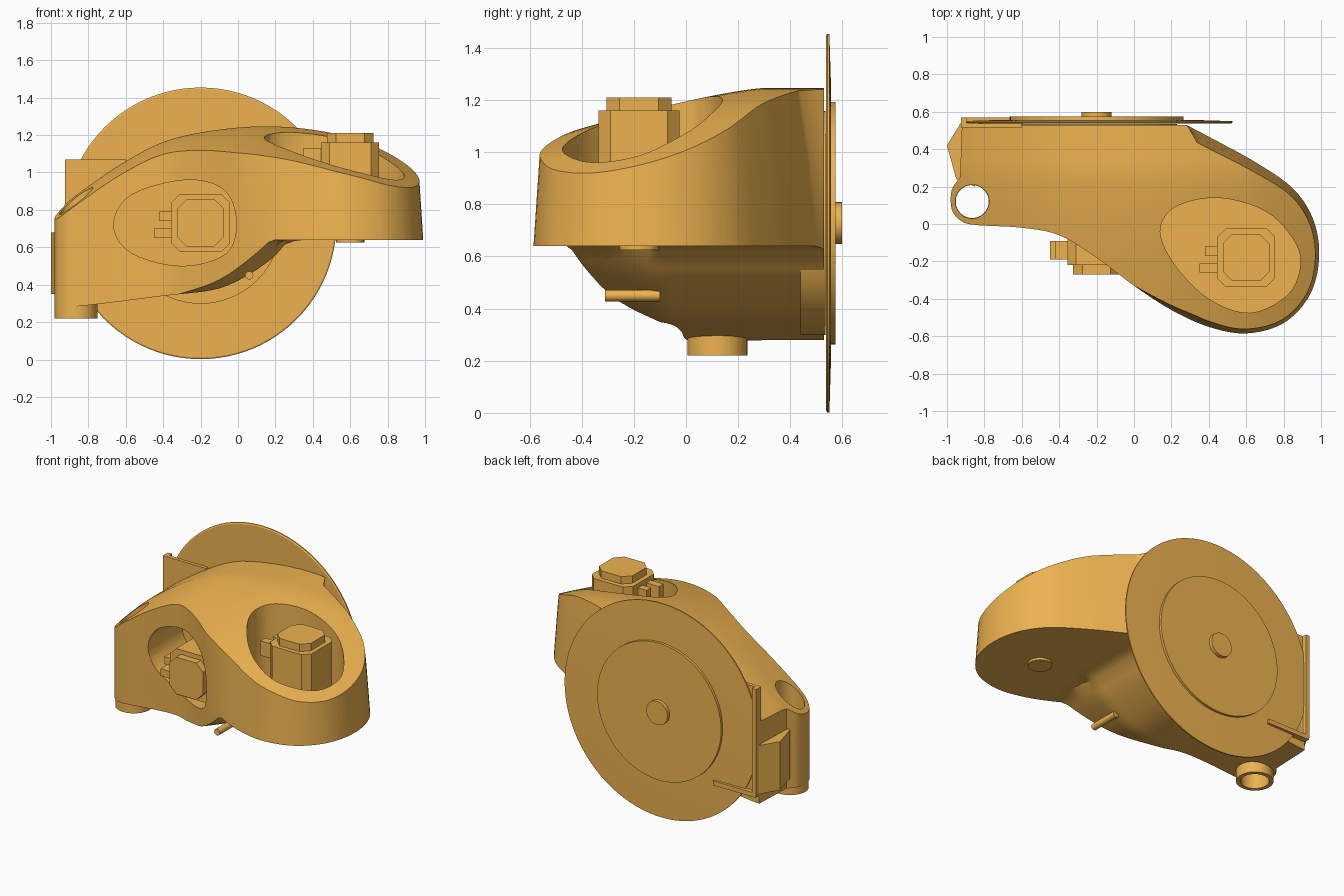
import bpy, bmesh, math

if "Cube" in bpy.data.objects:
    bpy.data.objects.remove(bpy.data.objects["Cube"])

mat = bpy.data.materials.new("orange")
mat.diffuse_color = (0.85, 0.45, 0.08, 1)
mat.use_nodes = True
mat.node_tree.nodes["Principled BSDF"].inputs["Base Color"].default_value = mat.diffuse_color


def finish(name, bm):
    bmesh.ops.recalc_face_normals(bm, faces=bm.faces)
    me = bpy.data.meshes.new(name)
    bm.to_mesh(me)
    bm.free()
    me.materials.append(mat)
    ob = bpy.data.objects.new(name, me)
    bpy.context.collection.objects.link(ob)
    return ob


def loft(name, rings, closed=False):
    bm = bmesh.new()
    vs = [[bm.verts.new(p) for p in r] for r in rings]
    n = len(vs[0])
    pairs = list(zip(vs, vs[1:])) + ([(vs[-1], vs[0])] if closed else [])
    for a, b in pairs:
        for i in range(n):
            j = (i + 1) % n
            bm.faces.new((a[i], a[j], b[j], b[i]))
    if not closed:
        bm.faces.new(vs[0])
        bm.faces.new(vs[-1])
    return finish(name, bm)


def at(axis, u, v, w):
    return (u, v, w) if axis == 'z' else (u, w, v)


def prism(name, pts, w0, w1, axis):
    return loft(name, [[at(axis, u, v, w) for u, v in pts] for w in (w0, w1)])


def circle(u, v, r, n=48):
    return [(u + r * math.cos(2 * math.pi * i / n), v + r * math.sin(2 * math.pi * i / n)) for i in range(n)]


def box(name, x0, x1, y0, y1, z0, z1):
    return prism(name, [(x0, y0), (x1, y0), (x1, y1), (x0, y1)], z0, z1, 'z')


def spline(p, closed=False, n=5):
    out, m = [], len(p)
    for i in range(m if closed else m - 1):
        ids = [(i + k) % m if closed else min(max(i + k, 0), m - 1) for k in (-1, 0, 1, 2)]
        a, b, c, d = [p[k] for k in ids]
        for s in range(n):
            t = s / n
            out.append(tuple(0.5 * (2 * b[k] + (c[k] - a[k]) * t + (2 * a[k] - 5 * b[k] + 4 * c[k] - d[k]) * t * t
                                    + (3 * b[k] - a[k] - 3 * c[k] + d[k]) * t ** 3) for k in (0, 1)))
    return out if closed else out + [p[-1]]


def lookup(table, x):
    for (x0, z0), (x1, z1) in zip(table, table[1:]):
        if x <= x1:
            return z0 + (z1 - z0) * (x - x0) / (x1 - x0)
    return table[-1][1]


def boolean(ob, cutter, op):
    m = ob.modifiers.new("cut", 'BOOLEAN')
    m.object, m.operation, m.solver = cutter, op, 'EXACT'
    bpy.context.view_layer.objects.active = ob
    bpy.ops.object.modifier_apply(modifier=m.name)
    bpy.data.objects.remove(cutter)


# Housing: plan outline with drafted walls
outline = spline([(-0.93, 0.25), (-0.975, 0.18), (-0.975, 0.08), (-0.93, 0.02), (-0.85, -0.005), (-0.6, -0.02),
                  (-0.4, -0.06), (-0.2, -0.18), (0, -0.33), (0.2, -0.46), (0.4, -0.55), (0.6, -0.585), (0.8, -0.53),
                  (0.94, -0.38), (0.99, -0.18), (0.96, 0.02), (0.85, 0.19), (0.65, 0.33), (0.45, 0.44), (0.28, 0.53)])
outline.append((-0.92, 0.53))


def draft(x, y, k):
    f = k * min(max(x / 0.3, 0), 1) * (y < 0.529)
    return x + (0.6 - x) * f, y + (-0.18 - y) * f


walls = loft("housing_walls", [[(*draft(x, y, k), z) for x, y in outline]
                               for z, k in ((0.1, 0), (0.64, 0), (1.0, 0.06), (1.4, 0.16))])

# Housing: curved top and bottom surfaces
top = spline([(-1.1, 0.66), (-0.98, 0.78), (-0.85, 0.89), (-0.6, 1.06), (-0.35, 1.18), (0, 1.24), (0.3, 1.24),
              (0.6, 1.19), (0.8, 1.12), (0.96, 1.05), (1.1, 0.98)])
low = spline([(-1.1, 0.27), (-0.85, 0.285), (-0.4, 0.34), (-0.1, 0.38), (0.1, 0.48), (0.22, 0.57), (0.35, 0.64),
              (1.1, 0.64)])


def z_top(x, y):
    return lookup(top, x) - 0.2 * (max(0, 0.3 - y) / 0.85) ** 1.3


def z_low(x, y):
    return 0.64 if x >= 0.345 else min(0.64, lookup(low, x) + 0.3 * max(0, -0.1 - y))


NX, NY = 44, 26
bm = bmesh.new()
g = [[[bm.verts.new((x, y, f(x, y))) for y in [-0.7 + 0.05 * j for j in range(NY + 1)]]
      for x in [-1.1 + 0.05 * i for i in range(NX + 1)]] for f in (z_low, z_top)]
for s in g:
    for i in range(NX):
        for j in range(NY):
            bm.faces.new((s[i][j], s[i + 1][j], s[i + 1][j + 1], s[i][j + 1]))
lo, hi = g
for i in range(NX):
    for j in (0, NY):
        bm.faces.new((lo[i][j], lo[i + 1][j], hi[i + 1][j], hi[i][j]))
for j in range(NY):
    for i in (0, NX):
        bm.faces.new((lo[i][j], lo[i][j + 1], hi[i][j + 1], hi[i][j]))
housing = finish("housing", bm)
boolean(housing, walls, 'INTERSECT')

# Motor pockets and pivot hole
top_pocket = spline([(0.14, -0.04), (0.22, 0.09), (0.45, 0.14), (0.7, 0.07), (0.85, -0.08), (0.89, -0.22),
                     (0.82, -0.38), (0.62, -0.475), (0.4, -0.4), (0.22, -0.22)], True)
front_pocket = spline([(-0.665, 0.72), (-0.57, 0.88), (-0.28, 0.96), (-0.08, 0.91), (-0.01, 0.75), (-0.06, 0.57),
                       (-0.3, 0.5), (-0.57, 0.57)], True)
boolean(housing, prism("top_pocket", top_pocket, 0.68, 1.5, 'z'), 'DIFFERENCE')
boolean(housing, prism("front_pocket", front_pocket, -0.8, 0.35, 'y'), 'DIFFERENCE')
boolean(housing, prism("pivot_hole", circle(-0.865, 0.12, 0.09), 0.0, 1.5, 'z'), 'DIFFERENCE')

# Pivot tube
loft("pivot_tube", [[(x, y, z) for x, y in circle(-0.865, 0.12, r)]
                    for r, z in ((0.115, 0.22), (0.115, 0.4), (0.088, 0.4), (0.088, 0.22))], True)


# Motors: chamfered square body, octagonal cap and two connectors
def octagon(u, v, h, c):
    return [(u + a, v + b) for a, b in ((h, c - h), (h, h - c), (h - c, h), (c - h, h), (-h, h - c), (-h, c - h),
                                        (c - h, -h), (h - c, -h))]


def motor(name, axis, u, v, base, face, cap):
    d = 1 if cap > face else -1
    prism(name + "_body", octagon(u, v, 0.155, 0.045), base, face, axis)
    prism(name + "_cap", octagon(u, v, 0.125, 0.05), face - 0.02 * d, cap, axis)
    for k, (dv, reach) in enumerate(((0.035, 0.22), (-0.055, 0.25))):
        p = [(u - reach, v + dv - 0.025), (u - 0.14, v + dv - 0.025), (u - 0.14, v + dv + 0.025),
             (u - reach, v + dv + 0.025)]
        prism(f"{name}_connector_{k}", p, face - 0.13 * d, face - 0.03 * d, axis)


motor("top_motor", 'z', 0.6, -0.18, 0.66, 1.16, 1.21)
motor("front_motor", 'y', -0.2, 0.73, 0.4, -0.22, -0.27)
prism("motor_shaft", circle(0.6, -0.18, 0.075, 32), 0.625, 0.67, 'z')
prism("screw_peg", circle(0.06, 0.45, 0.022, 16), -0.31, -0.1, 'y')

# Rear collar, large disc, raised plate and hub
C = (-0.2, 0.728)
prism("rear_collar", circle(*C, 0.43, 64), 0.44, 0.535, 'y')
loft("large_disc", [[(x, y, z) for x, z in circle(*C, r, 96)]
                    for r, y in ((0.718, 0.537), (0.726, 0.542), (0.726, 0.55), (0.5, 0.557))])
prism("disc_plate", circle(*C, 0.465, 80), 0.54, 0.574, 'y')
prism("disc_hub", circle(*C, 0.08, 32), 0.55, 0.598, 'y')

# Rear side mounting plate with lips, and side block
box("mounting_plate", -0.92, -0.6, 0.515, 0.54, 0.35, 1.07)
box("side_lip", -0.925, -0.895, 0.515, 0.57, 0.35, 1.07)
box("bottom_lip", -0.92, -0.6, 0.53, 0.57, 0.335, 0.365)
prism("side_block", [(-0.85, 0.2), (-0.95, 0.24), (-1.0, 0.42), (-0.92, 0.55), (-0.85, 0.53)], 0.35, 0.68, 'z')

# Shading
for ob in bpy.data.objects:
    ob.select_set(True)
bpy.context.view_layer.objects.active = housing
bpy.ops.object.shade_smooth_by_angle(angle=math.radians(30))
